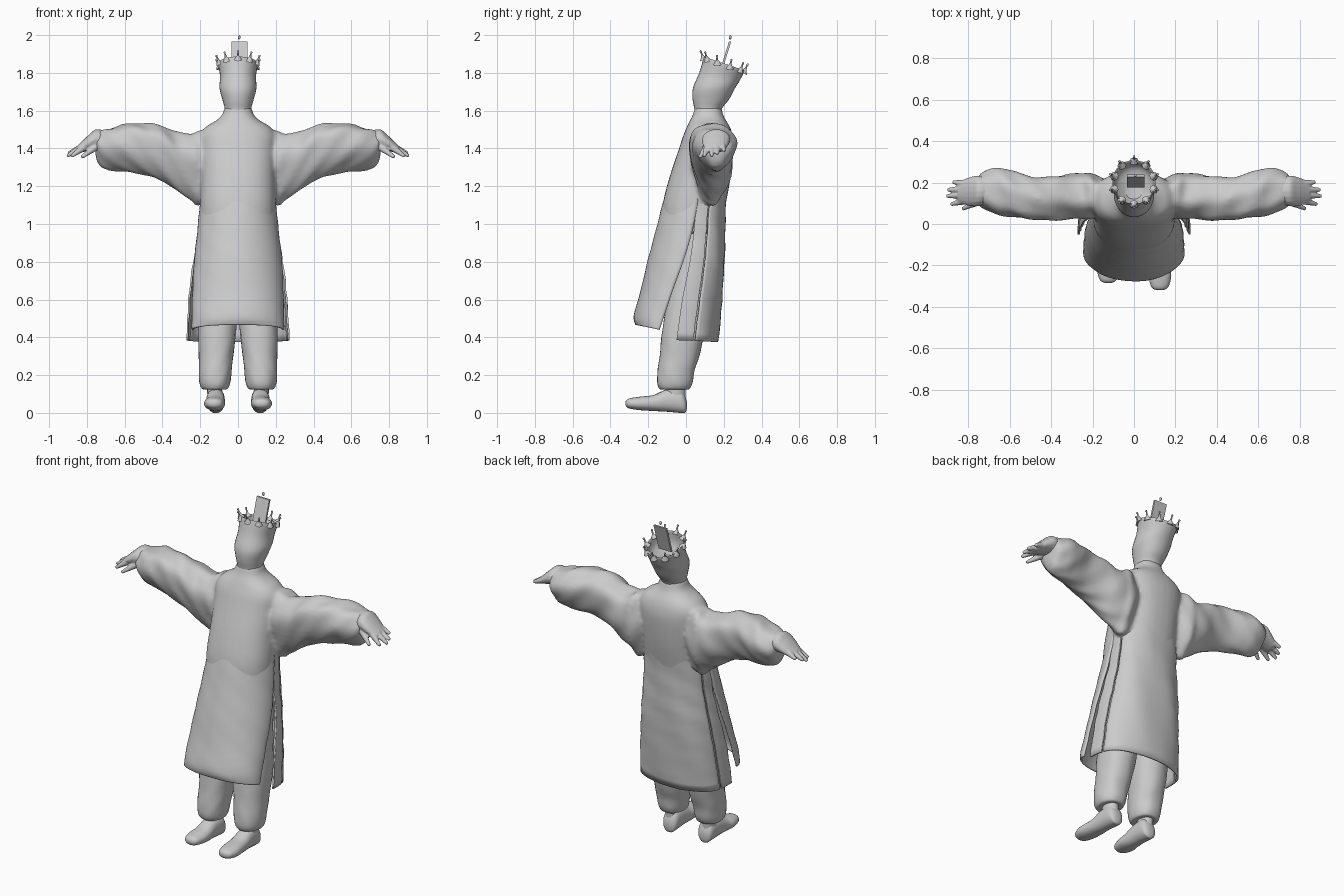
import bpy, bmesh, math
from mathutils import Vector

cube = bpy.data.objects.get("Cube")
if cube:
    bpy.data.objects.remove(cube)

grey = bpy.data.materials.new("plain grey")
grey.use_nodes = True
colour = (0.6, 0.6, 0.6, 1)
grey.diffuse_color = colour
grey.node_tree.nodes["Principled BSDF"].inputs["Base Color"].default_value = colour


def finish(name, bm, angle=50):
    bmesh.ops.recalc_face_normals(bm, faces=bm.faces)
    mesh = bpy.data.meshes.new(name)
    bm.to_mesh(mesh)
    bm.free()
    mesh.materials.append(grey)
    obj = bpy.data.objects.new(name, mesh)
    bpy.context.collection.objects.link(obj)
    bpy.ops.object.select_all(action='DESELECT')
    obj.select_set(True)
    bpy.context.view_layer.objects.active = obj
    bpy.ops.object.shade_smooth_by_angle(angle=math.radians(angle))
    return obj


def smooth_rings(rings, steps):
    """Catmull-Rom interpolation between the given cross-sections."""
    out = []
    last = len(rings) - 1
    for i in range(last):
        p = [rings[min(max(i + k, 0), last)] for k in (-1, 0, 1, 2)]
        for j in range(steps):
            t = j / steps
            out.append([b + 0.5 * t * (c - a + t * (2*a - 5*b + 4*c - d + t * (3*(b - c) + d - a)))
                        for a, b, c, d in zip(*p)])
    return out + [list(rings[last])]


def loft(name, axis, rings, side=1, power=2, sides=32, arc=(0, 2), wrinkle=0, taper=0, steps=4):
    """Rings are (position, a min, a max, b min, b max, optional tilt)."""
    rings = [tuple(r) + (0,) * (6 - len(r)) for r in rings]
    closed = arc[1] - arc[0] == 2
    count = sides if closed else sides + 1
    bm = bmesh.new()
    rows = []
    for t, a0, a1, b0, b1, tilt in smooth_rings(rings, steps):
        row = []
        for k in range(count):
            ang = math.pi * (arc[0] + (arc[1] - arc[0]) * k / sides)
            c, s = math.cos(ang), math.sin(ang)
            fold = 1 + wrinkle * math.sin(5 * ang + 28 * t) * math.sin(17 * t + 2 * c)
            u = math.copysign(abs(c) ** (2 / power), c) * fold * (1 + taper * s)
            v = math.copysign(abs(s) ** (2 / power), s) * fold
            a = (a0 + a1) / 2 + u * (a1 - a0) / 2
            b = (b0 + b1) / 2 + v * (b1 - b0) / 2
            x, y, z = {'x': (t, a, b), 'y': (a, t, b), 'z': (a, b, t + tilt * s)}[axis]
            row.append(bm.verts.new((x * side, y, z)))
        rows.append(row)
    for low, high in zip(rows, rows[1:]):
        for k in range(sides):
            n = (k + 1) % count
            bm.faces.new((low[k], low[n], high[n], high[k]))
    if closed:
        bm.faces.new(rows[0])
        bm.faces.new(rows[-1])
    return finish(name, bm)


def spike(name, start, end, r0, r1, sides=8):
    """Tapered round bar between two points."""
    start, end = Vector(start), Vector(end)
    bm = bmesh.new()
    bmesh.ops.create_cone(bm, cap_ends=True, segments=sides, radius1=r0, radius2=r1,
                          depth=(end - start).length)
    turn = Vector((0, 0, 1)).rotation_difference(end - start).to_matrix().to_4x4()
    bmesh.ops.transform(bm, matrix=turn, verts=bm.verts)
    bmesh.ops.translate(bm, vec=(start + end) / 2, verts=bm.verts)
    return finish(name, bm)


def ball(name, centre, radius, stretch=1):
    bm = bmesh.new()
    bmesh.ops.create_icosphere(bm, subdivisions=2, radius=radius)
    bmesh.ops.scale(bm, vec=(1, 1, stretch), verts=bm.verts)
    bmesh.ops.translate(bm, vec=centre, verts=bm.verts)
    return finish(name, bm)


def blend(name, parts, voxel, rounds):
    """Fuse overlapping solids into one softly joined surface."""
    bpy.ops.object.select_all(action='DESELECT')
    for part in parts:
        part.select_set(True)
    obj = parts[0]
    bpy.context.view_layer.objects.active = obj
    bpy.ops.object.join()
    obj.name = name
    obj.modifiers.clear()
    fuse = obj.modifiers.new("fuse", 'REMESH')
    fuse.mode = 'VOXEL'
    fuse.voxel_size = voxel
    fuse.use_smooth_shade = True
    soften = obj.modifiers.new("soften", 'SMOOTH')
    soften.factor = 0.5
    soften.iterations = rounds


def sheet(name, rows, arc, power, wrinkle):
    """Curved cloth panel; rows are (z, half width, edge y, outer y, tilt)."""
    rings = []
    for z, w, edge, outer, tilt in rows:
        inner = 2 * edge - outer
        rings.append((z, -w, w, min(inner, outer), max(inner, outer), tilt))
    obj = loft(name, 'z', rings, power=power, arc=arc, wrinkle=wrinkle)
    mod = obj.modifiers.new("cloth thickness", 'SOLIDIFY')
    mod.thickness = 0.01
    mod.offset = 0


# Robe top: torso and wide draped sleeves fused at the shoulders
robe = [loft("robe_torso", 'z', [
    (0.95, -.195, .195, -.13, .185), (1.1, -.2, .2, -.124, .21), (1.25, -.197, .197, -.087, .237),
    (1.4, -.2, .2, -.037, .252), (1.47, -.2, .2, -.014, .247), (1.515, -.17, .17, .005, .232),
    (1.545, -.12, .12, .019, .214), (1.575, -.086, .086, .035, .198), (1.62, -.07, .07, .048, .187)],
    power=2.3)]
for side, word in ((1, "left"), (-1, "right")):
    robe.append(loft(word + "_sleeve", 'x', [
        (.08, .08, .17, 1.2, 1.47), (.2, .035, .242, 1.1, 1.498), (.25, .03, .242, 1.13, 1.48),
        (.32, .026, .24, 1.17, 1.484), (.4, .018, .227, 1.222, 1.518), (.5, .023, .227, 1.257, 1.533),
        (.6, .038, .257, 1.277, 1.528), (.66, .048, .268, 1.283, 1.513), (.72, .073, .252, 1.298, 1.498),
        (.745, .09, .237, 1.33, 1.49), (.755, .11, .22, 1.37, 1.475)],
        side, wrinkle=.06, taper=.25, steps=6))
blend("robe_top", robe, .012, 4)

# Skirt panels that sink into the torso and split at the sides
sheet("robe_front_panel", [
    (.44, .24, -.14, -.264, -.028), (.5, .24, -.12, -.272, -.015), (.65, .235, -.07, -.234, 0),
    (.8, .228, -.015, -.199, 0), (.95, .213, .03, -.16, 0), (1.1, .198, .06, -.121, 0),
    (1.25, .185, .08, -.073, 0)], arc=(1, 2), power=2, wrinkle=.01)
BACK = [(.385, .272, -.05, .165, -.01), (.6, .256, -.02, .187, 0), (.8, .232, .02, .2, 0),
        (.95, .208, .04, .202, 0), (1.1, .194, .055, .206, 0), (1.25, .183, .075, .222, 0)]
for name, arc in (("robe_back_panel", (.12, .88)), ("left_side_strip", (0, .105)),
                  ("right_side_strip", (.895, 1))):
    sheet(name, BACK, arc, power=2.5, wrinkle=.02)

# Head, flaring back into an open hollow crown
loft("head_and_crown", 'z', [
    (1.56, -.07, .07, .05, .185), (1.61, -.07, .07, .044, .19), (1.66, -.083, .083, .035, .228),
    (1.72, -.098, .098, .037, .26), (1.78, -.095, .095, .07, .285, -.02),
    (1.84, -.104, .104, .092, .307, -.035), (1.845, -.099, .099, .098, .301, -.035),
    (1.79, -.086, .086, .095, .268, -.025), (1.75, -.04, .04, .12, .2)], power=2.1)

# Slender crown points with pearls
POINTS = 10
for i in range(POINTS):
    ang = 2 * math.pi * i / POINTS - math.pi / 2
    c, s = math.cos(ang), math.sin(ang)
    base = Vector((.1 * c, .199 + .104 * s, 1.834 - .035 * s))
    tip = base + Vector((.02 * c, .02 * s + .003, .045))
    spike(f"crown_point_{i}", base, base.lerp(tip, .5), .022, .006)
    spike(f"crown_stem_{i}", base.lerp(tip, .45), tip, .006, .003)
    ball(f"crown_pearl_{i}", tip, .006)

# Tilted plate and drop above the crown
bm = bmesh.new()
bmesh.ops.create_cube(bm, size=1)
for v in bm.verts:
    v.co = (.008 + .084 * v.co.x, .208 + .012 * v.co.y + .05 * v.co.z, 1.885 + .16 * v.co.z)
finish("crown_plate", bm)
ball("crown_drop", (.006, .234, 1.988), .007, 1.7)

for side, word, toe in ((1, "left", -.32), (-1, "right", -.285)):
    # Hand with four fingers and a thumb
    hand = [loft(word + "_palm", 'x', [
        (.69, .1, .22, 1.38, 1.49), (.75, .086, .234, 1.393, 1.502), (.79, .086, .227, 1.388, 1.472),
        (.83, .098, .212, 1.378, 1.434), (.85, .11, .2, 1.38, 1.415)], side, sides=16)]
    fingers = [((.81, .115, 1.41), (.883, .095, 1.358)), ((.82, .14, 1.41), (.905, .135, 1.36)),
               ((.82, .168, 1.41), (.9, .165, 1.373)), ((.81, .193, 1.415), (.875, .203, 1.388)),
               ((.75, .11, 1.41), (.828, .073, 1.353))]
    for i, (a, b) in enumerate(fingers):
        hand.append(spike(f"{word}_finger_{i}", (a[0] * side, *a[1:]), (b[0] * side, *b[1:]), .021, .009, 10))
    blend(word + "_hand", hand, .005, 2)

    # Baggy trouser leg gathered at the ankle
    loft(word + "_trouser_leg", 'z', [
        (.125, .075, .17, -.125, .005), (.128, .055, .19, -.14, .02), (.16, .042, .203, -.152, .035),
        (.22, .034, .207, -.15, .045), (.3, .025, .207, -.14, .07), (.45, .008, .21, -.125, .1),
        (.7, .005, .19, -.08, .13), (.95, .005, .17, -.05, .15)], side, wrinkle=.02, power=2.2)
    # Ankle and shoe
    loft(word + "_ankle", 'z', [(.03, .08, .16, -.1, -.005), (.16, .085, .165, -.11, 0)], side, sides=16)
    loft(word + "_shoe", 'y', [
        (toe, .11, .14, .04, .06), (toe + .015, .085, .165, .025, .075), (toe + .07, .07, .18, .015, .085),
        (-.17, .068, .172, .01, .095), (-.1, .07, .168, .006, .125), (-.03, .07, .165, 0, .125),
        (-.005, .08, .155, 0, .09), (.004, .1, .135, .02, .06)], side, power=2.2, sides=24)
